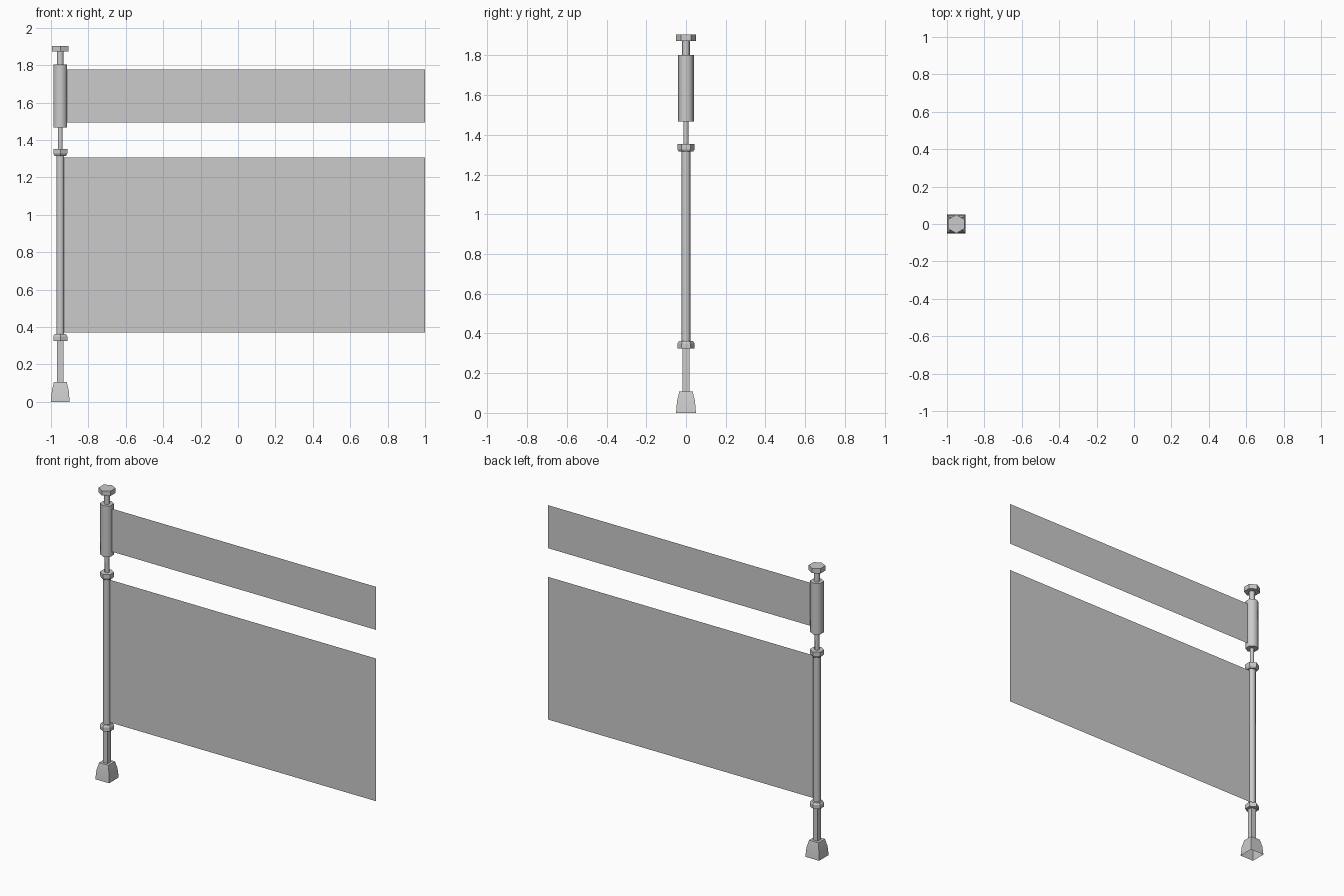
import bpy, bmesh, math

if "Cube" in bpy.data.objects:
    bpy.data.objects.remove(bpy.data.objects["Cube"])

PX = -0.95  # post axis


def make(name, verts, faces, smooth=None):
    me = bpy.data.meshes.new(name)
    me.from_pydata(verts, [], faces)
    bm = bmesh.new()
    bm.from_mesh(me)
    bmesh.ops.recalc_face_normals(bm, faces=bm.faces)
    bm.to_mesh(me)
    bm.free()
    ob = bpy.data.objects.new(name, me)
    bpy.context.collection.objects.link(ob)
    if smooth:
        bpy.ops.object.select_all(action='DESELECT')
        ob.select_set(True)
        bpy.context.view_layer.objects.active = ob
        bpy.ops.object.shade_smooth_by_angle(angle=math.radians(smooth))
    return ob


def lathe(name, profile, sides=6, start=90, smooth=None, bottom=True):
    """Stack of n-gon rings around the post axis; profile = (radius, z)."""
    verts, faces = [], []
    for r, z in profile:
        for i in range(sides):
            a = math.radians(start) + math.tau * i / sides
            verts.append((PX + r * math.cos(a), r * math.sin(a), z))
    for k in range(len(profile) - 1):
        for i in range(sides):
            j = (i + 1) % sides
            faces.append((k * sides + i, k * sides + j,
                          (k + 1) * sides + j, (k + 1) * sides + i))
    n = (len(profile) - 1) * sides
    faces.append(tuple(range(n, n + sides)))
    if bottom:
        faces.append(tuple(reversed(range(sides))))
    return make(name, verts, faces, smooth)


def panel(name, x0, z0, z1):
    make(name, [(x0, 0, z0), (1, 0, z0), (1, 0, z1), (x0, 0, z1)], [(0, 1, 2, 3)])


S = math.sqrt(2)

# square foot, hollow underneath, and square lower shaft
lathe("foot", [(0.05 * S, 0), (0.045 * S, 0.06), (0.034 * S, 0.107)],
      4, 45, 30, bottom=False)
lathe("lower_shaft", [(0.017 * S, 0.107), (0.017 * S, 0.33)], 4, 45)

# hexagonal collars at both ends of the main pole
lathe("lower_collar", [(0.043, 0.325), (0.043, 0.35), (0.035, 0.362)])
lathe("main_pole", [(0.0235, 0.355), (0.0235, 1.32)], smooth=65)
lathe("upper_collar", [(0.035, 1.315), (0.043, 1.327), (0.043, 1.353)])

# thin rod, thick sleeve, neck and cap
lathe("thin_rod", [(0.0135, 1.35), (0.0135, 1.47)], smooth=65)
lathe("sleeve", [(0.0415, 1.468), (0.0415, 1.803)], smooth=65)
lathe("neck", [(0.019, 1.80), (0.019, 1.875)], smooth=65)
lathe("cap", [(0.05, 1.872), (0.05, 1.904)])

# flat banner panels
panel("upper_panel", PX + 0.035, 1.495, 1.777)
panel("lower_panel", PX + 0.02, 0.372, 1.307)
